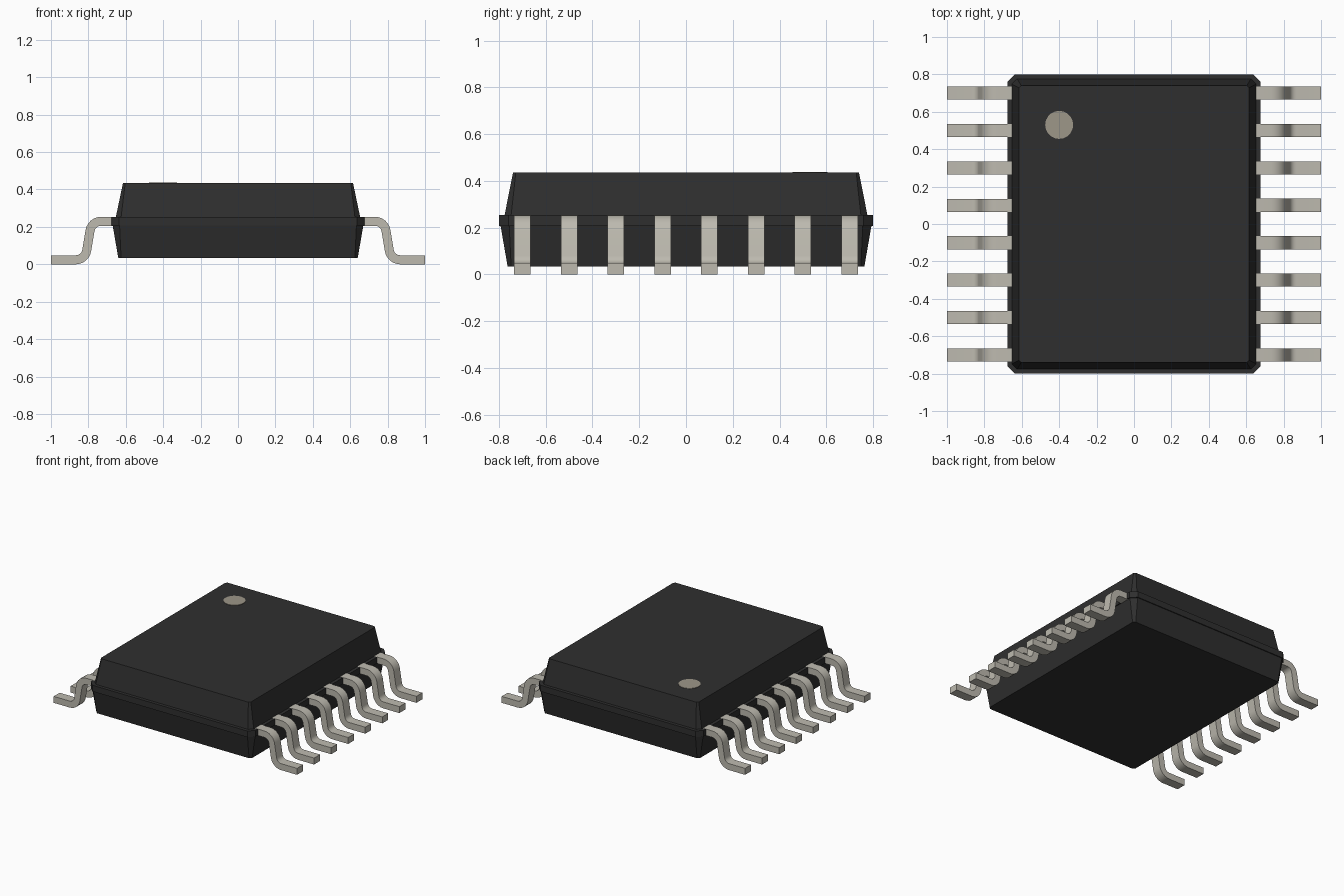
import bpy, bmesh, math
from mathutils import Vector

cube = bpy.data.objects.get("Cube")
if cube:
    bpy.data.objects.remove(cube, do_unlink=True)


def material(name, rgb):
    m = bpy.data.materials.new(name)
    m.use_nodes = True
    color = (*rgb, 1)
    m.diffuse_color = color
    bsdf = next(n for n in m.node_tree.nodes if n.type == 'BSDF_PRINCIPLED')
    bsdf.inputs["Base Color"].default_value = color
    return m


black = material("black plastic", (0.028, 0.028, 0.028))
metal = material("tinned metal", (0.51, 0.49, 0.43))
paint = material("beige marking", (0.34, 0.31, 0.25))


def finish(bm, name, mat):
    bmesh.ops.recalc_face_normals(bm, faces=bm.faces[:])
    mesh = bpy.data.meshes.new(name)
    bm.to_mesh(mesh)
    bm.free()
    mesh.materials.append(mat)
    return mesh


def add(name, mesh):
    ob = bpy.data.objects.new(name, mesh)
    bpy.context.collection.objects.link(ob)
    return ob


# Package body: chamfered rectangles lofted from bottom to top
def chamfered_ring(bm, hx, hy, c, z):
    ring = []
    for sx, sy in ((1, 1), (-1, 1), (-1, -1), (1, -1)):
        pair = [(sx * hx, sy * (hy - c), z), (sx * (hx - c), sy * hy, z)]
        ring += pair if sx * sy > 0 else pair[::-1]
    return [bm.verts.new(p) for p in ring]


sections = (
    (0.64, 0.763, 0.015, 0.034),
    (0.67, 0.793, 0.037, 0.207),
    (0.677, 0.80, 0.04, 0.207),
    (0.677, 0.80, 0.04, 0.253),
    (0.653, 0.776, 0.028, 0.253),
    (0.615, 0.74, 0.012, 0.435),
)
bm = bmesh.new()
rings = [chamfered_ring(bm, *s) for s in sections]
for a, b in zip(rings, rings[1:]):
    for i in range(len(a)):
        j = (i + 1) % len(a)
        bm.faces.new((a[i], a[j], b[j], b[i]))
bm.faces.new(rings[0])
bm.faces.new(rings[-1])
add("package_body", finish(bm, "package_body", black))

# Round marking beside the first lead
bm = bmesh.new()
bmesh.ops.create_cone(bm, cap_ends=True, segments=20, radius1=0.075,
                      radius2=0.075, depth=0.006)
dot = add("pin_one_mark", finish(bm, "pin_one_mark", paint))
dot.location = (-0.4, 0.53, 0.435)


# Gull-wing lead: filleted centre line, thickened and extruded sideways
def fillet(prev, corner, nxt, radius, steps=6):
    d1, d2 = (prev - corner).normalized(), (nxt - corner).normalized()
    half = d1.angle(d2) / 2
    start = corner + d1 * radius / math.tan(half)
    end = corner + d2 * radius / math.tan(half)
    centre = corner + (d1 + d2).normalized() * radius / math.sin(half)
    u, v = start - centre, end - centre
    sweep = u.angle(v)
    return [centre + (u * math.sin(sweep * (1 - k / steps))
                      + v * math.sin(sweep * k / steps)) / math.sin(sweep)
            for k in range(steps + 1)]


thick, width = 0.048, 0.07
path = [Vector(p) for p in ((0.6, 0.23), (0.783, 0.23), (0.817, 0.024), (1, 0.024))]
line = [path[0], *fillet(*path[:3], 0.06), *fillet(*path[1:], 0.06), path[3]]
upper, lower = [], []
for i, p in enumerate(line):
    # average the neighbouring directions for a clean mitre
    before = (p - line[i - 1]).normalized() if i else Vector((1, 0))
    after = (line[i + 1] - p).normalized() if i < len(line) - 1 else Vector((1, 0))
    t = (before + after).normalized()
    normal = Vector((-t.y, t.x)) * thick / 2
    upper.append(p + normal)
    lower.append(p - normal)

bm = bmesh.new()
loops = [[bm.verts.new((p.x, y, p.y)) for p in side]
         for y in (-width / 2, width / 2) for side in (upper, lower)]
order = [loops[0], loops[1], loops[3], loops[2]]
for a, b in zip(order, order[1:] + order[:1]):
    for i in range(len(line) - 1):
        bm.faces.new((a[i], a[i + 1], b[i + 1], b[i]))
for end in (0, -1):
    bm.faces.new([loop[end] for loop in order])
lead_mesh = finish(bm, "lead", metal)

# Eight leads along each long side
for side, turn in (("left", 0), ("right", math.pi)):
    for i in range(8):
        lead = add(f"{side}_lead_{i + 1}", lead_mesh)
        lead.location.y = -0.7 + 0.2 * i
        lead.rotation_euler.z = turn

bpy.ops.object.select_all(action='DESELECT')
lead.select_set(True)
bpy.context.view_layer.objects.active = lead
bpy.ops.object.shade_smooth_by_angle(angle=math.radians(30))
